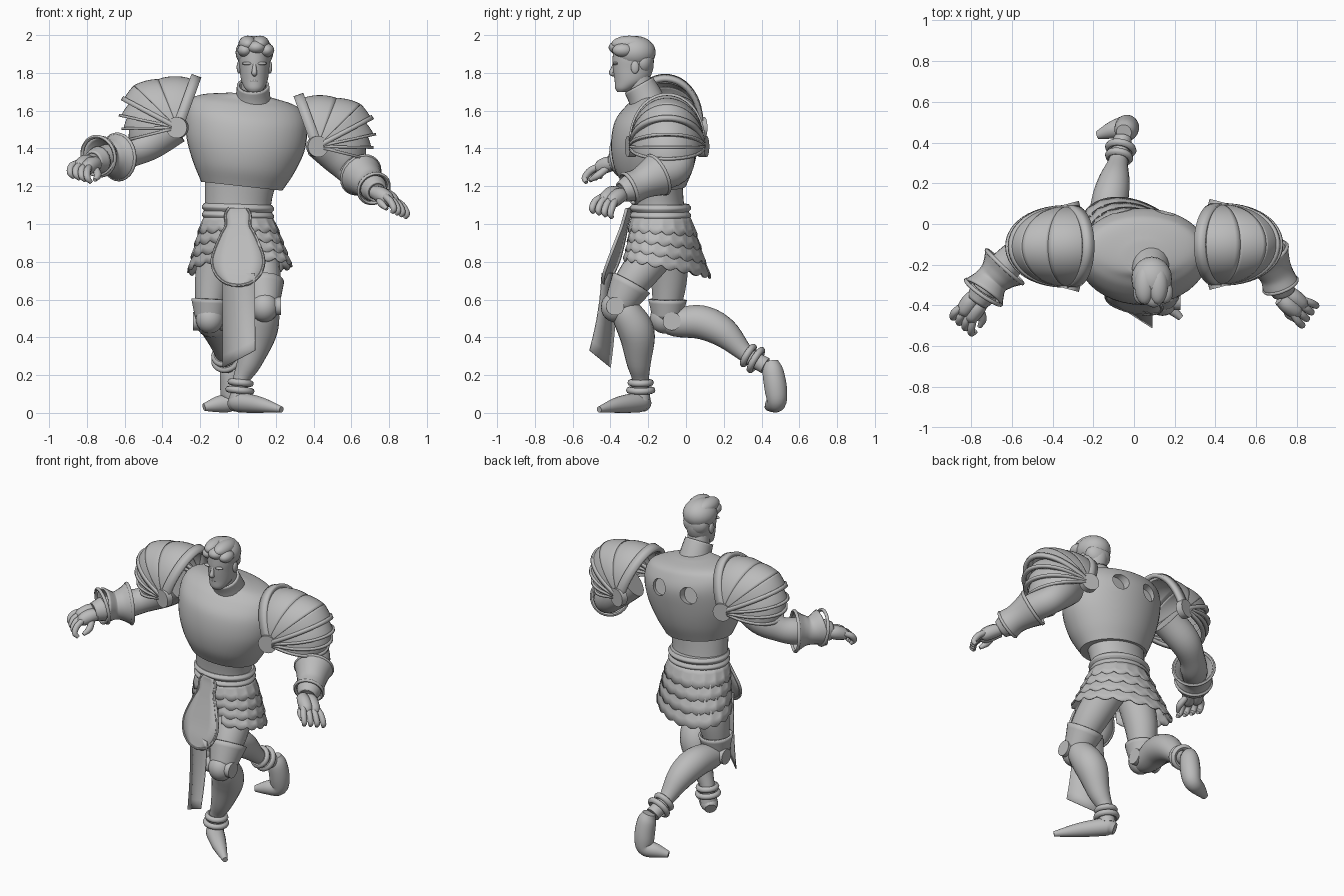
import bpy, bmesh
from math import sin, cos, pi, radians
from mathutils import Vector

if "Cube" in bpy.data.objects:
    bpy.data.objects.remove(bpy.data.objects["Cube"], do_unlink=True)

grey = bpy.data.materials.new("plain grey")
grey.use_nodes = True
grey.diffuse_color = (.5, .5, .5, 1)
grey.node_tree.nodes["Principled BSDF"].inputs["Base Color"].default_value = (.5, .5, .5, 1)


def finish(ob, angle=45):
    ob.data.materials.clear()
    ob.data.materials.append(grey)
    bpy.ops.object.select_all(action='DESELECT')
    ob.select_set(True)
    bpy.context.view_layer.objects.active = ob
    bpy.ops.object.shade_smooth_by_angle(angle=radians(angle))
    return ob


def skin(name, rows, closed=True, cap=True, thick=0):
    """Mesh from a grid of points, optionally closed round and capped."""
    bm = bmesh.new()
    grid = [[bm.verts.new(p) for p in row] for row in rows]
    n = len(grid[0])
    for a, b in zip(grid, grid[1:]):
        for j in range(n if closed else n - 1):
            k = (j + 1) % n
            bm.faces.new((a[j], a[k], b[k], b[j]))
    if closed and cap:
        bm.faces.new(grid[0])
        bm.faces.new(grid[-1])
    bmesh.ops.recalc_face_normals(bm, faces=bm.faces)
    mesh = bpy.data.meshes.new(name)
    bm.to_mesh(mesh)
    bm.free()
    ob = bpy.data.objects.new(name, mesh)
    bpy.context.collection.objects.link(ob)
    if thick:
        mod = ob.modifiers.new("thickness", 'SOLIDIFY')
        mod.thickness, mod.offset = thick, 0
    return finish(ob)


def spline(keys, steps=5):
    """Smooth path through tuples of numbers."""
    ks = [Vector(k) for k in keys]
    ks = [2 * ks[0] - ks[1]] + ks + [2 * ks[-1] - ks[-2]]
    out = []
    for a, b, c, d in zip(ks, ks[1:], ks[2:], ks[3:]):
        for i in range(steps):
            t = i / steps
            out.append(b + (c - a) * t / 2 + (a - b * 2.5 + c * 2 - d / 2) * t**2
                       + ((b - c) * 3 + d - a) / 2 * t**3)
    return out + [ks[-2]]


def tube(name, keys, sides=20, **kw):
    """Round limb along (x, y, z, radius) keys."""
    path = spline(keys)
    pos = [p.to_3d() for p in path]
    tan = [(b - a).normalized() for a, b in zip(pos[:1] + pos, pos[1:] + pos[-1:])]
    u, rows = tan[0].orthogonal().normalized(), []
    for i, (p, t) in enumerate(zip(pos, tan)):
        if i:
            u = tan[i - 1].rotation_difference(t) @ u
        v, r = t.cross(u), max(path[i][3], .002)
        rows.append([p + (u * cos(a) + v * sin(a)) * r
                     for a in (2 * pi * j / sides for j in range(sides))])
    return skin(name, rows, **kw)


def stack(name, keys, lean=0, sides=40):
    """Oval rings from (height, centre x, centre y, half width, half depth)."""
    flat, deep = spline([k[:4] for k in keys]), spline([(k[0], k[4]) for k in keys])
    angles = [2 * pi * j / sides for j in range(sides)]
    return skin(name, [[(x + w * cos(a), y + d[1] * sin(a), z - lean * w * cos(a)) for a in angles]
                       for (z, x, y, w), d in zip(flat, deep)])


def place(name, loc, axis=(0, 0, 1)):
    ob = bpy.context.object
    ob.name, ob.location = name, loc
    ob.rotation_euler = Vector(axis).to_track_quat('Z', 'Y').to_euler()
    return finish(ob)


def ball(name, loc, size):
    bpy.ops.mesh.primitive_uv_sphere_add(segments=20, ring_count=12)
    place(name, loc).scale = size


def disc(name, loc, axis, r, depth):
    bpy.ops.mesh.primitive_cylinder_add(vertices=28, radius=r, depth=depth)
    return place(name, loc, axis)


def ring(name, loc, axis, big, small):
    bpy.ops.mesh.primitive_torus_add(major_segments=28, minor_segments=8, major_radius=big, minor_radius=small)
    place(name, loc, axis)


# Cuirass with two round sockets cut in the back
cuirass = stack("cuirass", [(1.2, .02, -.165, .215, .165), (1.3, .03, -.17, .268, .21),
                            (1.42, .04, -.165, .312, .232), (1.54, .045, -.15, .322, .228),
                            (1.62, .045, -.135, .3, .185), (1.66, .05, -.13, .24, .14),
                            (1.685, .06, -.17, .1, .08)], lean=.11)
for x in (-.06, .15):
    cutter = disc("socket_cutter", (x, .09, 1.54), (0, 1, .2), .052, .13)
    bpy.context.view_layer.update()
    mod = cuirass.modifiers.new("socket", 'BOOLEAN')
    mod.operation, mod.object = 'DIFFERENCE', cutter
    bpy.context.view_layer.objects.active = cuirass
    bpy.ops.object.modifier_apply(modifier=mod.name)
    bpy.data.objects.remove(cutter, do_unlink=True)
finish(cuirass, 35)
stack("waist", [(.95, 0, -.13, .18, .15), (1.1, 0, -.145, .175, .135), (1.26, .02, -.16, .195, .14)])
for z in (1.045, 1.085):
    stack("belt", [(z - .02, 0, -.135, .18, .15), (z, 0, -.135, .192, .163), (z + .02, 0, -.135, .18, .15)], lean=.03)

# Head, collar and hair
tube("collar", [(.08, -.19, 1.61, .095), (.08, -.22, 1.68, .085), (.08, -.25, 1.735, .08)], cap=False, thick=.012)
tube("neck", [(.08, -.22, 1.65, .07), (.085, -.26, 1.8, .065)])
hx = .087
stack("head", [(1.7, hx, -.335, .033, .03), (1.72, hx, -.32, .052, .055), (1.76, hx, -.29, .07, .088),
               (1.82, hx, -.28, .078, .106), (1.88, hx, -.28, .083, .108), (1.94, hx, -.28, .075, .1),
               (1.98, hx, -.28, .03, .05)])
tube("nose", [(hx, -.375, 1.86, .009), (hx, -.386, 1.825, .011), (hx, -.393, 1.8, .015), (hx, -.378, 1.79, .01)], sides=10)
ball("lips", (hx, -.367, 1.758), (.026, .012, .008))
ball("chin", (hx, -.348, 1.72), (.03, .02, .02))
ball("hair_cap", (hx, -.27, 1.908), (.1, .11, .088))
ball("nape_hair", (hx, -.228, 1.86), (.084, .058, .075))
for s in (-1, 1):
    ball("brow", (hx + s * .036, -.374, 1.85), (.03, .014, .009))
    ball("ear", (hx + s * .082, -.27, 1.83), (.012, .022, .034))
for x, y, z, r in ((-.05, -.34, 1.92, .04), (.01, -.355, 1.935, .05), (.065, -.335, 1.92, .04)):
    ball("fringe", (hx + x, y, z), (r, .055, .036))
for s in (-.035, .03):
    ball("crown_lock", (hx + s, -.3, 1.952), (.05, .095, .045))


# Pauldrons: dome, overlapping lames, constant-width rims and pivot discs
def arc(s, c, p, r, off=0):
    out = []
    for t in (pi * j / 28 for j in range(29)):
        k = r * sin(t)**.9 if 0 < t < pi else 0
        out.append(c + Vector((s * (k * cos(p) - off * sin(p)), -.19 * cos(t), k * sin(p) + off * cos(p))))
    return out


def shell(name, s, c, p0, p1, r0, r1, thick=.014):
    steps = [i / 8 for i in range(9)]
    skin(name, [arc(s, c, radians(p0 + (p1 - p0) * f), r0 + (r1 - r0) * f) for f in steps],
         closed=False, thick=thick)


def rim(name, s, c, p, r, width):
    skin(name, [arc(s, c, radians(p), r, e) for e in (-width / 2, width / 2)], closed=False, thick=.026)


for side, s, c in (("left", 1, Vector((.42, -.1, 1.41))), ("right", -1, Vector((-.32, -.11, 1.51)))):
    shell(side + "_pauldron_dome", s, c, 112, 68, .26, .27)
    shell(side + "_pauldron_dome", s, c, 68, 44, .27, .315)
    shell(side + "_pauldron_dome", s, c, 44, 28, .315, .315)
    rim(side + "_pauldron_rim", s, c, 110, .28, .055)
    rim(side + "_pauldron_edge", s, c, 28, .32, .025)
    for i in range(3):
        shell(side + "_lame", s, c, 30 - 13 * i, 12 - 13 * i, .275 - .015 * i, .3 - .02 * i, .012)
        rim(side + "_lame_edge", s, c, 12 - 13 * i, .305 - .02 * i, .014)
    for y in (-.19, .19):
        disc(side + "_pivot", c + Vector((0, y, 0)), (s * .25, y * 5, 0), .056, .04)


# Arms, flared bracers and hands
def hand(side, wrist, aim, spread, curl):
    w, d, k, q = Vector(wrist), *(Vector(v).normalized() for v in (aim, spread, curl))

    def finger(name, base, r, pts):
        tube(name, [(*(base + d * a + q * b + k * e), r * g) for a, b, e, g in pts], sides=10)
    for o in (-.024, .024):
        finger(side + "_palm", w + k * o, .042, [(-.02, 0, 0, .8), (.03, 0, 0, 1), (.08, .01, 0, .9), (.105, .015, 0, .5)])
    for i in range(4):
        o = (i - 1.5) * .029
        finger(side + "_finger", w + k * o, .018, [(.08, 0, 0, 1), (.12, .015, o * .3, 1.05),
                                                  (.14, .05, o * .4, .95), (.12, .08, o * .4, .6)])
    finger(side + "_thumb", w, .018, [(.02, .02, .03, 1), (.05, .05, .06, 1.1), (.09, .07, .065, .6)])


arms = {"right": ([(-.34, -.1, 1.52, .1), (-.47, -.1, 1.43, .093), (-.57, -.15, 1.375, .076),
                   (-.635, -.21, 1.355, .08), (-.7, -.28, 1.35, .07), (-.77, -.38, 1.33, .045)], .12, .105),
        "left": ([(.44, -.08, 1.44, .1), (.53, -.05, 1.36, .098), (.6, -.06, 1.29, .085),
                  (.65, -.15, 1.26, .085), (.7, -.25, 1.21, .07), (.735, -.34, 1.17, .045)], .11, .085)}
for side, (keys, elbow, wrist) in arms.items():
    tube(side + "_arm", keys)
    a, m, b = (Vector(k[:3]) for k in keys[3:])
    end = m.lerp(b, .55) + Vector((0, 0, wrist - .085))
    tube(side + "_bracer", [(*a, elbow), (*a.lerp(m, .5), .09), (*m, .078), (*end, wrist)], cap=False, thick=.012)
    ring(side + "_bracer_rim", a, m - a, elbow, .01)
    ring(side + "_cuff", end, b - m, wrist, .01)
    tube(side + "_gauntlet_cuff", [(*m.lerp(b, .5), .068), (*b, .05)], cap=False, thick=.012)
hand("right", (-.77, -.375, 1.325), (-.6, -.75, -.15), (.7, -.6, -.2), (.3, -.3, -1))
hand("left", (.745, -.36, 1.16), (.75, -.6, -.3), (-.5, -.7, .2), (.2, -.1, -1))


# Wavy skirt tiers, open at the front over the thighs
def tier(i):
    top, rows, gap = 1.045 - .063 * i, [], .15 + .08 * i
    for f in (0, .33, .66, 1):
        row = []
        for j in range(145):
            a = -pi / 2 + gap + (2 * pi - 2 * gap) * j / 144
            u = (1.045 - top + .088 * f) / .3
            x = .01 * u + (.175 + .095 * u + .012 * f) * cos(a)
            y = -.135 + .04 * u + (.15 + .06 * u + .012 * f) * sin(a) - .3 * u * x
            z = 1.045 - .29 * u - .22 * u * (y + .1) - f * .02 * abs(sin(j * pi / 9 + i))
            row.append((x, y, z))
        rows.append(row)
    skin("skirt_tier", rows, closed=False, thick=.008)


for i in range(4):
    tier(i)

# Front plate with raised border, and the hanging cloth
outline = spline([(1.085, .045, -.307), (1.05, .064, -.313), (.99, .064, -.33), (.94, .09, -.345),
                  (.82, .135, -.385), (.74, .12, -.415), (.69, .07, -.43), (.675, .01, -.435)])
plate = [[Vector((w * f, y - .2 * w * f + .05 * abs(f) * w, z)) for f in (-1, -.5, 0, .5, 1)] for z, w, y in outline]
skin("front_plate", plate, closed=False, thick=.012)
tube("plate_border", [(*p, .009) for p in [r[0] for r in plate[::2]] + [r[-1] for r in plate[::-2]]], sides=8)
skin("hanging_cloth", [[(-.08 + .17 * f, -.375 - .025 * t - (.07 + .04 * t) * f + .012 * sin(pi * t), .74 - t * (.5 - .09 * f))
                        for f in (0, .5, 1)] for t in (i / 8 for i in range(9))], closed=False, thick=.005)

# Legs, knee guards and boots; last two values set disc offset and cuff reach
legs = {"left": ([(.09, -.12, .9, .11), (.125, -.25, .74, .1), (.14, -.345, .61, .075), (.14, -.36, .56, .06)],
                 [(.14, -.36, .6, .06), (.135, -.31, .52, .085), (.108, -.26, .42, .095), (.06, -.25, .27, .066),
                  (.015, -.24, .17, .044), (.005, -.24, .07, .052)],
                 [(-.03, -.21, .04, .035), (.0, -.24, .055, .052), (.06, -.3, .05, .05), (.13, -.37, .04, .04), (.23, -.46, .018, .016)],
                 0, .6),
        "right": ([(-.09, -.1, .9, .11), (-.13, -.09, .72, .098), (-.15, -.1, .56, .075), (-.15, -.1, .5, .06)],
                  [(-.15, -.14, .51, .055), (-.148, -.06, .48, .075), (-.125, .08, .48, .09), (-.1, .2, .425, .08),
                   (-.075, .32, .31, .045), (-.055, .42, .25, .045)],
                  [(-.05, .45, .27, .038), (-.04, .46, .22, .056), (-.035, .475, .13, .06), (-.045, .48, .06, .052),
                   (-.11, .46, .045, .042), (-.18, .435, .03, .02)], .04, .25)}
for side, (thigh, shin, foot, back, reach) in legs.items():
    tube(side + "_thigh", thigh)
    tube(side + "_greave", shin)
    tube(side + "_boot", foot)
    knee, end, ankle = (Vector(k[:3]) for k in (thigh[3], shin[5], shin[4]))
    ball(side + "_knee_guard", knee + Vector((0, -.015, 0)), (.075, .076, .08))
    disc(side + "_knee_disc", knee + Vector((0, back - .015, .005 - back / 2)), (1, 0, 0), .048, .175)
    high = Vector(thigh[2][:3]).lerp(Vector(thigh[1][:3]), reach)
    tube(side + "_knee_cuff", [(*knee, .072), (*high, .09 + .03 * reach)], cap=False, thick=.012)
    for f in (.1, .5):
        ring(side + "_ankle_band", ankle.lerp(end, f), end - ankle, .05 + f * .02, .018)
